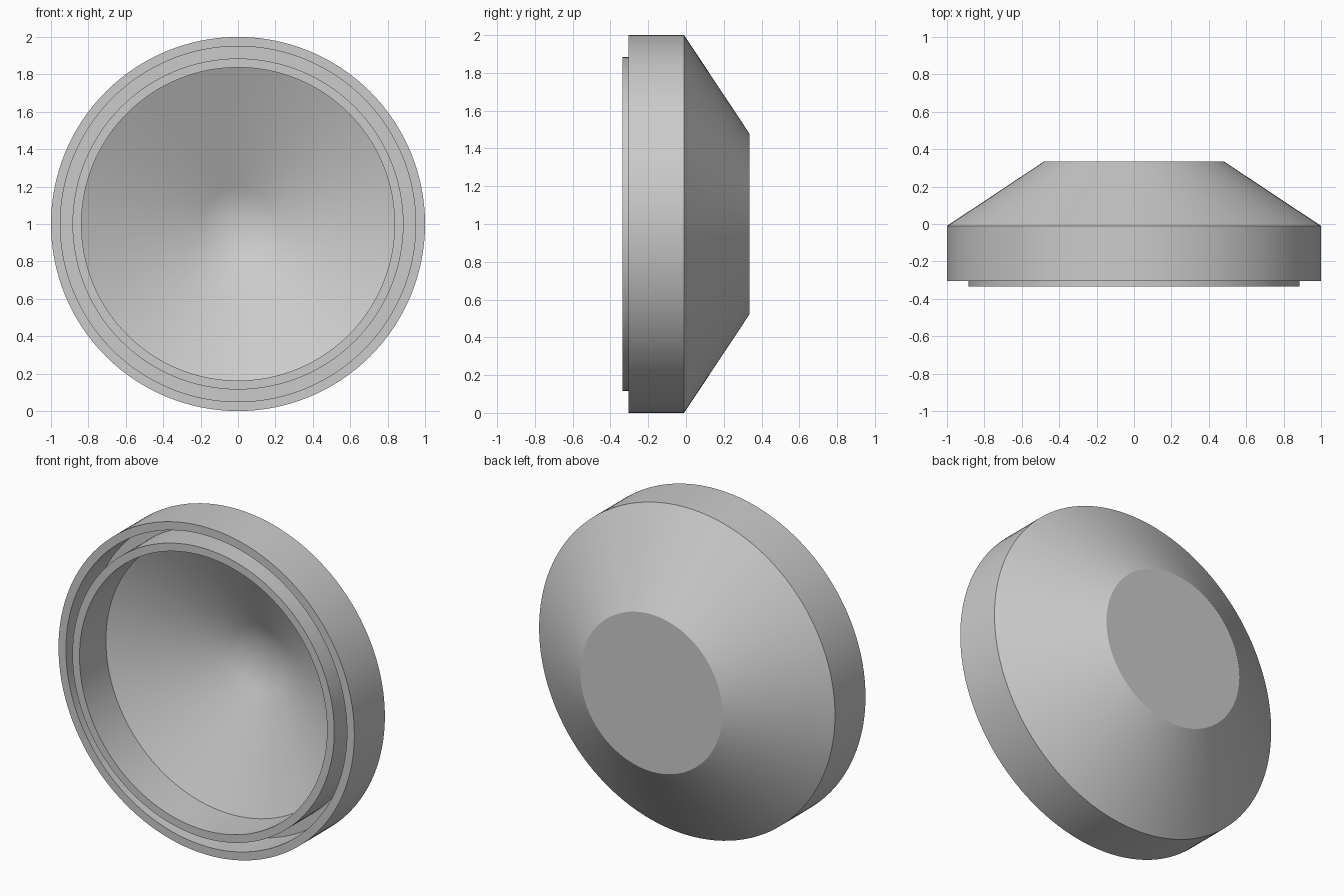
import bpy
import bmesh
import math
from mathutils import Matrix, Vector

old = bpy.data.objects.get("Cube")
if old:
    bpy.data.objects.remove(old)

SEGMENTS = 128
GREY = (0.6, 0.6, 0.6, 1)

material = bpy.data.materials.new("plain grey")
material.use_nodes = True
material.diffuse_color = GREY
material.node_tree.nodes["Principled BSDF"].inputs["Base Color"].default_value = GREY

# Half section as (radius, y): back plate, outer cone, rim, groove, inner lip
floor_y = -0.08
profile = [(0, 0.335), (0.48, 0.335), (1, -0.01), (1, -0.305), (0.95, -0.305),
           (0.95, floor_y), (0.885, floor_y), (0.885, -0.335), (0.837, -0.335),
           (0.837, floor_y)]

# Conical dish that ends in a rounded tip
slope = math.radians(25)
tip_radius = 0.2
ball = tip_radius / math.sin(slope)
tangent_y = floor_y + (0.837 - tip_radius) * math.tan(slope)
ball_y = tangent_y - ball * math.cos(slope)
steps = 8
for i in range(steps + 1):
    a = slope * (1 - i / steps)
    profile.append((ball * math.sin(a), ball_y + ball * math.cos(a)))

# Spin the section around the y axis
bm = bmesh.new()
verts = [bm.verts.new((r, y, 0)) for r, y in profile]
edges = [bm.edges.new(pair) for pair in zip(verts, verts[1:])]
bmesh.ops.spin(bm, geom=verts + edges, cent=(0, 0, 0), axis=(0, 1, 0),
               angle=math.tau, steps=SEGMENTS, use_merge=False)
bmesh.ops.remove_doubles(bm, verts=bm.verts, dist=0.0005)
bmesh.ops.dissolve_degenerate(bm, edges=bm.edges, dist=0.0001)
bmesh.ops.recalc_face_normals(bm, faces=bm.faces)
bmesh.ops.transform(bm, matrix=Matrix.Translation(Vector((0, 0, 1))), verts=bm.verts)

mesh = bpy.data.meshes.new("dish_cap")
bm.to_mesh(mesh)
bm.free()
mesh.materials.append(material)
cap = bpy.data.objects.new("dish_cap", mesh)
bpy.context.collection.objects.link(cap)

bpy.ops.object.select_all(action="DESELECT")
cap.select_set(True)
bpy.context.view_layer.objects.active = cap
bpy.ops.object.shade_smooth_by_angle(angle=math.radians(30))
